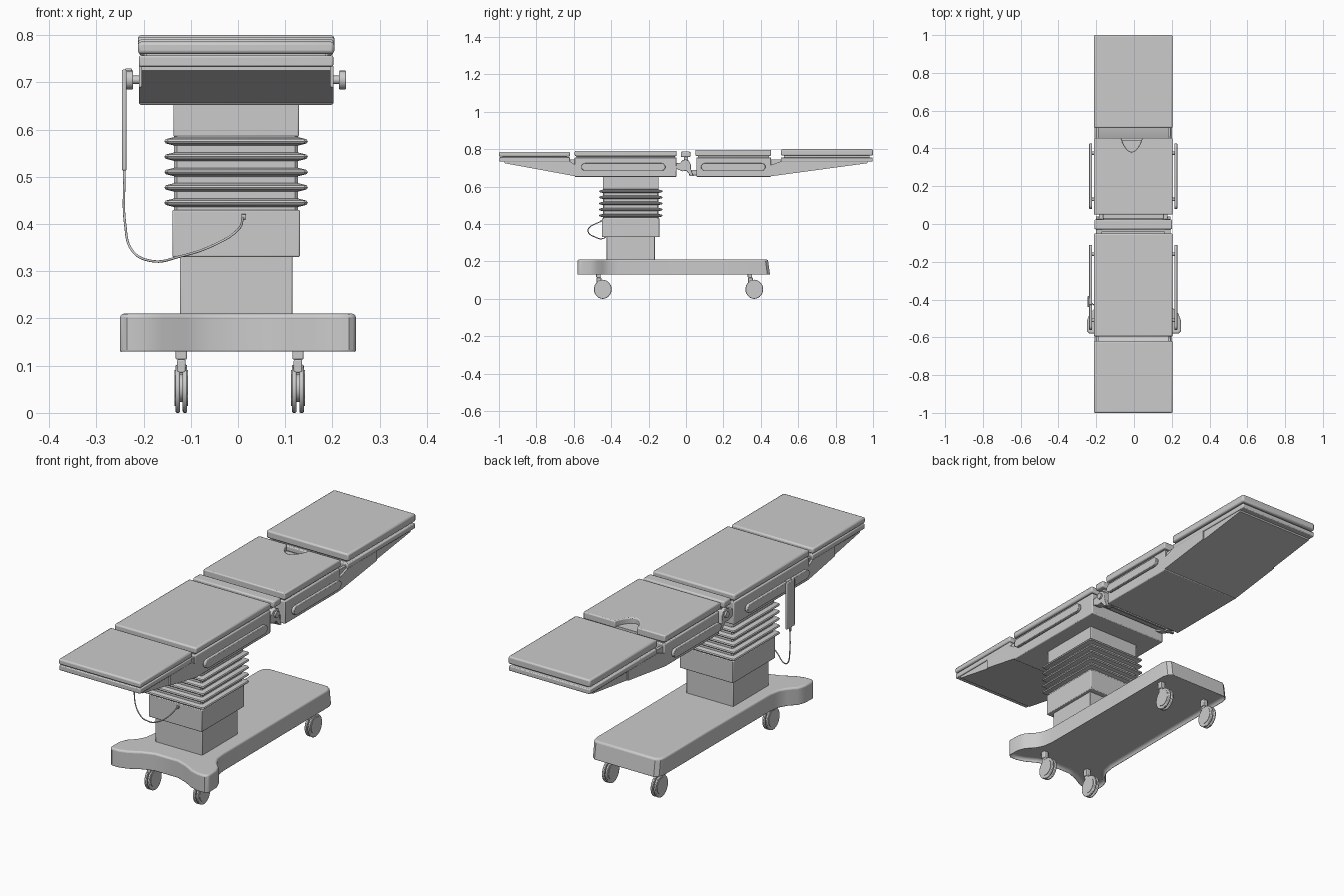
import bpy, bmesh, math
from mathutils import Vector

if "Cube" in bpy.data.objects:
    bpy.data.objects.remove(bpy.data.objects["Cube"])

CX = -0.004  # the table and column sit very slightly left of centre


def finish(name, bm, bevel=0.0, segs=2, smooth=True):
    bmesh.ops.recalc_face_normals(bm, faces=bm.faces)
    me = bpy.data.meshes.new(name)
    bm.to_mesh(me)
    bm.free()
    ob = bpy.data.objects.new(name, me)
    bpy.context.collection.objects.link(ob)
    if bevel:
        m = ob.modifiers.new("bevel", "BEVEL")
        m.width, m.segments, m.limit_method = bevel, segs, "ANGLE"
    if smooth:
        bpy.ops.object.select_all(action="DESELECT")
        ob.select_set(True)
        bpy.context.view_layer.objects.active = ob
        bpy.ops.object.shade_smooth_by_angle(angle=math.radians(35))
    return ob


def box(name, x, y, z, bevel=0.004):
    bm = bmesh.new()
    bmesh.ops.create_cube(bm, size=1)
    for v in bm.verts:
        for i, (a, b) in enumerate((x, y, z)):
            v.co[i] = a if v.co[i] < 0 else b
    return finish(name, bm, bevel)


def prism(name, pts, lo, hi, axis="x", bevel=0.0):
    """Extrude an outline: (y, z) points along x, or (x, y) points along z."""
    bm = bmesh.new()
    put = (lambda p, d: (d, p[0], p[1])) if axis == "x" else (lambda p, d: (p[0], p[1], d))
    f = bm.faces.new([bm.verts.new(put(p, lo)) for p in pts])
    r = bmesh.ops.extrude_face_region(bm, geom=[f])
    move = Vector(put((0, 0), hi - lo))
    bmesh.ops.translate(bm, vec=move, verts=[v for v in r["geom"] if isinstance(v, bmesh.types.BMVert)])
    return finish(name, bm, bevel)


def circle(cy, cz, r, n=24, sy=1.0):
    return [(cy + sy * r * math.cos(2 * math.pi * i / n), cz + r * math.sin(2 * math.pi * i / n)) for i in range(n)]


def stadium(y0, y1, zc, r, n=8):
    a = [math.pi * i / n for i in range(n + 1)]
    return [(y1 - r + r * math.sin(t), zc + r * math.cos(t)) for t in a] + \
           [(y0 + r - r * math.sin(t), zc - r * math.cos(t)) for t in a]


def wide(h):
    return (CX - h, CX + h)


# Base: flared front feet with a concave front, hollow underneath
half = [(0.06, -0.522), (0.11, -0.54), (0.16, -0.568), (0.2, -0.58), (0.235, -0.58), (0.25, -0.568),
        (0.248, -0.51), (0.235, -0.475), (0.205, -0.445), (0.185, -0.41), (0.177, -0.36),
        (0.175, 0.1), (0.175, 0.41), (0.168, 0.436), (0.15, 0.45)]
outline = half + [(-x, y) for x, y in reversed(half)]
base = prism("base", outline, 0.125, 0.21, "z")
bm = bmesh.new()
bm.from_mesh(base.data)
bm.faces.ensure_lookup_table()
for v in bm.verts:
    if v.co.z > 0.2 and v.co.y > 0.4:
        v.co.y -= 0.012
bottom = [f for f in bm.faces if f.normal.z < -0.9]
bmesh.ops.inset_region(bm, faces=bottom, thickness=0.01, depth=0)
bmesh.ops.translate(bm, vec=(0, 0, 0.02), verts=list({v for f in bottom for v in f.verts}))
bm.to_mesh(base.data)
bm.free()
m = base.modifiers.new("bevel", "BEVEL")
m.width, m.segments, m.limit_method = 0.008, 3, "ANGLE"
m.angle_limit = math.radians(50)

# Casters: twin wheels, hub, fork and stem
for end, ys in (("front", -0.468), ("rear", 0.342)):
    for side, xs in (("left", -0.12), ("right", 0.127)):
        n = f"{end}_{side}_caster"
        yw = ys + 0.023
        for k, s in (("a", -1), ("b", 1)):
            a, b = sorted((xs + s * 0.003, xs + s * 0.0125))
            prism(f"{n}_wheel_{k}", circle(yw, 0.051, 0.051, 28, 0.93), a, b, bevel=0.003)
            a, b = sorted((xs + s * 0.0125, xs + s * 0.0145))
            prism(f"{n}_cap_{k}", circle(yw, 0.053, 0.038, 24, 0.93), a, b)
        prism(n + "_hub", circle(yw, 0.053, 0.03), xs - 0.004, xs + 0.004)
        box(n + "_fork", (xs - 0.009, xs + 0.009), (ys - 0.01, ys + 0.016), (0.085, 0.113), 0.003)
        box(n + "_stem", (xs - 0.012, xs + 0.012), (ys - 0.012, ys + 0.012), (0.113, 0.147), 0.003)

# Telescopic column
YC = -0.295
box("column_lower", wide(0.119), (-0.424, -0.167), (0.2, 0.335), 0.003)
box("column_middle", wide(0.135), (-0.45, -0.142), (0.33, 0.43), 0.003)
box("column_upper", wide(0.133), (-0.445, -0.146), (0.585, 0.655), 0.003)

# Bellows: stacked chamfered rings, in and out
steps = [(0.428, 0)]
for i in range(5):
    z = 0.445 + 0.0325 * i
    steps += [(z - 0.009, 0), (z - 0.0045, 0.018), (z, 0.021), (z + 0.0045, 0.018), (z + 0.009, 0)]
steps.append((0.588, 0))
bm = bmesh.new()
rings = []
for z, d in steps:
    hx, hy, c = 0.131 + d, 0.149 + d, 0.006
    corner = [(hx, hy - c), (hx - c, hy), (c - hx, hy), (-hx, hy - c),
              (-hx, c - hy), (c - hx, -hy), (hx - c, -hy), (hx, c - hy)]
    rings.append([bm.verts.new((CX + x, YC + y, z)) for x, y in corner])
for r0, r1 in zip(rings, rings[1:]):
    for i in range(8):
        bm.faces.new((r0[i], r0[(i + 1) % 8], r1[(i + 1) % 8], r1[i]))
bm.faces.new(rings[0])
bm.faces.new(rings[-1])
finish("bellows", bm)

# Torso and seat frames with their side rails
for name, y0, y1, r0, r1 in (("torso", -0.595, -0.05, -0.56, -0.11), ("seat", 0.055, 0.455, 0.08, 0.425)):
    box(name + "_frame", wide(0.205), (y0, y1), (0.652, 0.756))
    box(name + "_core", wide(0.195), (y0 + 0.01, y1 - 0.01), (0.75, 0.77), 0)
    for side, s in (("left", -1), ("right", 1)):
        a, b = sorted((CX + s * 0.218, CX + s * 0.233))
        prism(f"{name}_{side}_rail", stadium(r0, r1, 0.705, 0.02), a, b, bevel=0.002)
        for k, yp in enumerate((r0 + 0.05, r1 - 0.05)):
            a, b = sorted((CX + s * 0.2, CX + s * 0.22))
            prism(f"{name}_{side}_rail_post_{k}", circle(yp, 0.705, 0.009, 12), a, b)

# Cushions; the seat cushion has a rounded cut-out in its rear edge
box("torso_cushion", wide(0.208), (-0.595, -0.05), (0.762, 0.791), 0.007)
box("hinge_cushion", wide(0.206), (-0.028, 0.024), (0.757, 0.787), 0.006)
x0, x1 = wide(0.208)
notch = [(-0.012 + 0.055 * math.cos(t) * (1 - 0.25 * math.sin(t)), 0.455 - 0.075 * math.sin(t))
         for t in [math.pi * i / 14 for i in range(15)]]
prism("seat_cushion", [(x0, 0.05), (x1, 0.05), (x1, 0.455)] + notch + [(x0, 0.455)], 0.764, 0.796, "z", 0.005)
box("head_cushion", wide(0.208), (-1.0, -0.62), (0.76, 0.786), 0.007)
box("leg_cushion", wide(0.208), (0.508, 1.0), (0.765, 0.8), 0.007)

# Head and leg plates with the sloping two-part support panels and hinge arms
for name, tip, mid, inner, root, zt in (("head", -0.97, -0.78, -0.62, -0.59, 0.757),
                                        ("leg", 0.97, 0.72, 0.508, 0.452, 0.756)):
    end = math.copysign(1.0, tip)
    box(name + "_plate", wide(0.206), sorted((end * 0.998, inner)), (0.733, zt), 0.004)
    box(name + "_core", wide(0.19), sorted((end * 0.98, inner + end * 0.015)), (zt - 0.005, zt + 0.012), 0)
    zm = 0.655 + 0.07 * (mid - root) / (tip - root)
    prism(name + "_outer_panel", [(tip, 0.735), (tip, 0.725), (mid, zm), (mid, 0.735)], *wide(0.2))
    prism(name + "_inner_panel", [(mid, 0.735), (mid, zm), (root, 0.655), (root, 0.715), (inner, 0.735)],
          *wide(0.206))
    for side, s in (("left", -1), ("right", 1)):
        xa = CX + s * 0.19
        box(f"{name}_{side}_hinge_arm", (xa - 0.007, xa + 0.007), sorted((root, inner + end * 0.03)),
            (0.712, 0.745), 0.002)

# Centre hinge between torso and seat
bracket = [(-0.052, 0.695), (-0.052, 0.725), (-0.03, 0.727), (-0.02, 0.74), (-0.002, 0.746), (0.016, 0.738),
           (0.026, 0.718), (0.026, 0.695), (0.04, 0.655), (0.025, 0.657), (0.002, 0.685), (-0.02, 0.682)]
prism("hinge_body", [(y * 0.8, 0.715 + (z - 0.715) * 0.8) for y, z in bracket], *wide(0.175))
for side, s in (("left", -1), ("right", 1)):
    a, b = sorted((CX + s * 0.165, CX + s * 0.198))
    prism(f"hinge_{side}_bracket", bracket, a, b, bevel=0.002)
    a, b = sorted((CX + s * 0.195, CX + s * 0.206))
    prism(f"hinge_{side}_pivot", circle(-0.002, 0.718, 0.014, 16), a, b)
    xa = CX + s * 0.17
    box(f"hinge_{side}_cushion_post", (xa - 0.012, xa + 0.012), (-0.012, 0.01), (0.735, 0.76), 0)
    box(f"seat_{side}_hinge_lug", (xa - 0.012, xa + 0.012), (0.015, 0.06), (0.66, 0.69), 0.002)

# Hand control hanging from the left rail, with its cord
box("hand_control", (-0.246, -0.236), (-0.44, -0.382), (0.513, 0.727), 0.003)
box("hand_control_hook", (-0.24, -0.224), (-0.428, -0.394), (0.718, 0.729), 0.002)
box("cord_grip", (-0.244, -0.238), (-0.416, -0.406), (0.494, 0.515), 0.001)
path = [(-0.241, -0.411, 0.5), (-0.239, -0.412, 0.4), (-0.225, -0.42, 0.345), (-0.185, -0.445, 0.322),
        (-0.12, -0.49, 0.332), (-0.05, -0.522, 0.356), (-0.005, -0.515, 0.383), (0.012, -0.45, 0.416)]
cu = bpy.data.curves.new("cord", "CURVE")
cu.dimensions, cu.bevel_depth, cu.bevel_resolution, cu.resolution_u = "3D", 0.0026, 2, 8
sp = cu.splines.new("BEZIER")
sp.bezier_points.add(len(path) - 1)
for bp, p in zip(sp.bezier_points, path):
    bp.co = p
    bp.handle_left_type = bp.handle_right_type = "AUTO"
bpy.context.collection.objects.link(bpy.data.objects.new("cord", cu))
box("cord_socket", (0.007, 0.017), (-0.458, -0.445), (0.41, 0.421), 0.001)
